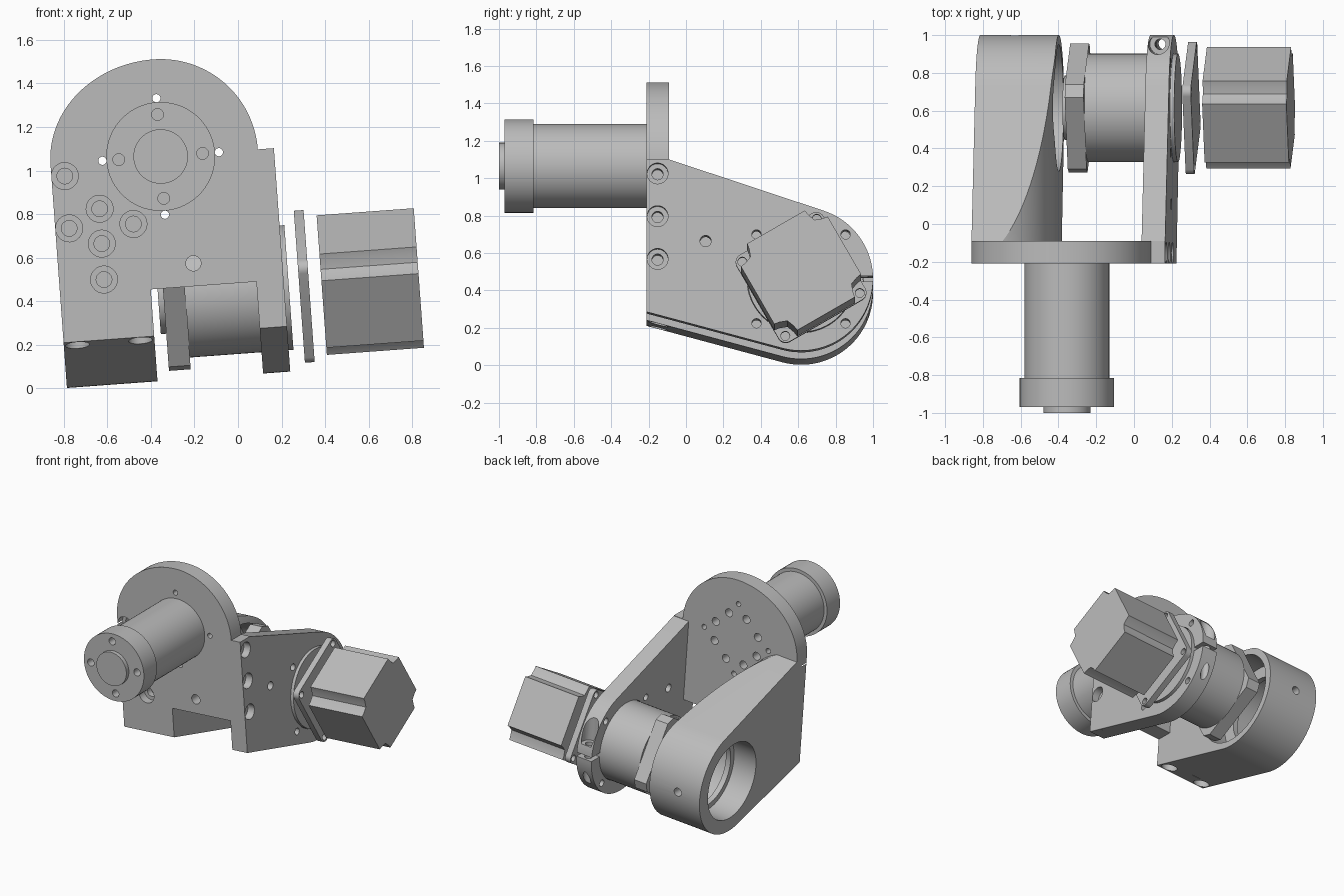
import bpy, bmesh, math
from mathutils import Matrix, Vector

if "Cube" in bpy.data.objects:
    bpy.data.objects.remove(bpy.data.objects["Cube"], do_unlink=True)

TILT = Matrix.Rotation(math.radians(-4.2), 4, 'Y')   # whole assembly leans sideways
AXIS = (0.615, 0.445)      # y, z of the cross shaft
SHAFT = (-0.276, 1.088)    # x, z of the front shaft
END_R = 0.385
PLATE_FRONT, PLATE_BACK = -0.21, -0.09

grey = bpy.data.materials.new("machined grey")
grey.use_nodes = True
grey.diffuse_color = (0.5, 0.5, 0.5, 1)
grey.node_tree.nodes["Principled BSDF"].inputs["Base Color"].default_value = (0.5, 0.5, 0.5, 1)


def prism(name, pts, axis, a, b):
    """Extrude a 2D outline from a to b along an axis."""
    place = {'x': lambda p, t: (t, p[0], p[1]),
             'y': lambda p, t: (p[0], t, p[1]),
             'z': lambda p, t: (p[0], p[1], t)}[axis]
    bm = bmesh.new()
    low = [bm.verts.new(place(p, a)) for p in pts]
    high = [bm.verts.new(place(p, b)) for p in pts]
    bm.faces.new(low)
    bm.faces.new(high)
    for i in range(len(pts)):
        j = (i + 1) % len(pts)
        bm.faces.new((low[i], low[j], high[j], high[i]))
    bmesh.ops.recalc_face_normals(bm, faces=bm.faces)
    mesh = bpy.data.meshes.new(name)
    bm.to_mesh(mesh)
    bm.free()
    ob = bpy.data.objects.new(name, mesh)
    bpy.context.collection.objects.link(ob)
    mesh.materials.append(grey)
    return ob


def arc(c, rx, rz, start, end, n=32):
    angles = [math.radians(start + (end - start) * i / n) for i in range(n + 1)]
    return [(c[0] + rx * math.cos(t), c[1] + rz * math.sin(t)) for t in angles]


def cyl(name, axis, c, r, a, b, n=64):
    return prism(name, arc(c, r, r, 0, 360, n)[:-1], axis, a, b)


def boolean(ob, tool, op='DIFFERENCE'):
    mod = ob.modifiers.new("cut", 'BOOLEAN')
    mod.operation, mod.object, mod.solver = op, tool, 'EXACT'
    bpy.context.view_layer.objects.active = ob
    bpy.ops.object.modifier_apply(modifier=mod.name)
    bpy.data.objects.remove(tool, do_unlink=True)


def drill(ob, axis, c, r, a, b, n=24):
    boolean(ob, cyl("drill", axis, c, r, a, b, n))


def polar(c, r, deg):
    t = math.radians(deg)
    return (c[0] + r * math.cos(t), c[1] + r * math.sin(t))


def tangent_angle(p, side):
    """Angle on the arm's round end where the line from p touches it."""
    d = Vector(p) - Vector(AXIS)
    return math.degrees(math.atan2(d.y, d.x) + side * math.acos(END_R / d.length))


def turned_square(half, corner):
    """Square about the cross shaft, turned 30 degrees; corner lists one corner's inset points."""
    pts = []
    for k in range(4):
        m = Matrix.Rotation(math.radians(30 + 90 * k), 2)
        for dx, dy in corner:
            v = m @ Vector((half - dx, half - dy))
            pts.append((AXIS[0] + v.x, AXIS[1] + v.y))
    return pts


# Front plate: domed top, shoulder on the left, two legs below
outline = [(-0.783, 0.268), (-0.366, 0.268), (-0.366, 0.483), (0.12, 0.483),
           (0.12, 0.268), (0.245, 0.268), (0.245, 1.088)]
outline += arc(SHAFT, 0.447, 0.447, 0, 90) + arc(SHAFT, 0.507, 0.447, 90, 180)[1:]
front_plate = prism("front_plate", outline, 'y', PLATE_FRONT, PLATE_BACK)
for v in front_plate.data.vertices:
    if v.co.z < 0.3:
        v.co.z -= (v.co.y - PLATE_FRONT) * 0.268

# Counterbored screws on the plate face
for x, z in [(-0.795, 0.975), (-0.635, 0.825), (-0.775, 0.735),
             (-0.48, 0.755), (-0.625, 0.665), (-0.615, 0.5)]:
    p = TILT.inverted() @ Vector((x, 0, z))
    drill(front_plate, 'y', (p.x, p.z), 0.062, -0.3, -0.15)
    drill(front_plate, 'y', (p.x, p.z), 0.036, -0.3, -0.105)

# Through holes, bolt circle on the back, side and bottom counterbores
drill(front_plate, 'y', (-0.162, 0.588), 0.035, -0.3, 0)
for k in range(4):
    drill(front_plate, 'y', polar(SHAFT, 0.268, 90 * k), 0.019, -0.3, 0, 16)
for k in range(8):
    drill(front_plate, 'y', polar(SHAFT, 0.19, 45 * k + 22.5), 0.03, -0.17, 0, 20)
for z in (1.01, 0.781, 0.552):
    drill(front_plate, 'x', (-0.152, z), 0.056, 0.19, 0.3)
    drill(front_plate, 'x', (-0.152, z), 0.03, 0.1, 0.3)
for x in (-0.72, -0.43):
    drill(front_plate, 'z', (x, -0.15), 0.055, 0.1, 0.33)

# Side arms: tapered profile running tangent into a round end
top, bottom = (PLATE_BACK, 1.085), (PLATE_BACK, 0.236)
side = [bottom] + arc(AXIS, END_R, END_R, tangent_angle(bottom, 1) - 360 *
                      (tangent_angle(bottom, 1) > 0), tangent_angle(top, -1), 48) + [top]
right_arm = prism("right_arm", side, 'x', -0.783, -0.366)
left_arm = prism("left_arm", side, 'x', 0.12, 0.245)

# Right arm: inner top edge rounded off, stepped bore, set screw hole
section = [(-0.8, -0.1), (-0.366, -0.1)] + arc((-0.785, 0.70), 0.419, 0.42, 0, 75, 32)
section += [(-0.67, 1.3), (-0.8, 1.3)]
boolean(right_arm, prism("round_cutter", section, 'y', -0.5, 1.5), 'INTERSECT')
drill(right_arm, 'x', AXIS, 0.285, -0.9, -0.6, 64)
drill(right_arm, 'x', AXIS, 0.245, -0.7, -0.5, 64)
drill(right_arm, 'x', AXIS, 0.335, -0.56, -0.3, 64)
drill(right_arm, 'y', (-0.6, 0.445), 0.03, 0.8, 1.1)

# Left arm: clamp bore, slit, clamp screw and small holes
drill(left_arm, 'x', AXIS, 0.289, 0, 0.4, 64)
slit = [(0.8, 0.43), (1.1, 0.43), (1.1, 0.46), (0.8, 0.46)]
boolean(left_arm, prism("slit_cutter", slit, 'x', 0, 0.4))
drill(left_arm, 'z', (0.178, 0.952), 0.055, 0.53, 0.9)
drill(left_arm, 'z', (0.178, 0.952), 0.028, 0.2, 0.9)
drill(left_arm, 'x', (0.105, 0.648), 0.03, 0, 0.4)
for sy in (-1, 1):
    for sz in (-1, 1):
        drill(left_arm, 'x', (AXIS[0] + 0.238 * sy, AXIS[1] + 0.238 * sz), 0.025, 0, 0.4, 20)

# Front gearbox with flange and output disc
cyl("front_gearbox", 'y', SHAFT, 0.225, -0.815, PLATE_FRONT)
front_flange = cyl("front_flange", 'y', SHAFT, 0.25, -0.97, -0.815)
for k in range(4):
    drill(front_flange, 'y', polar(SHAFT, 0.193, 90 * k), 0.027, -1.1, -0.9)
cyl("front_output", 'y', SHAFT, 0.125, -1.0, -0.97)

# Cross gearbox held in the clamp
cyl("cross_gearbox", 'x', AXIS, 0.287, -0.21, 0.267)
prism("cross_flange", turned_square(0.268, [(0, 0.05), (0.05, 0)]), 'x', -0.31, -0.21)
cyl("cross_output", 'x', AXIS, 0.17, -0.335, -0.31)

# Motor adapter plate with rounded corners and corner holes
rounded = [(0.045 - x, 0.045 - y) for x, y in arc((0, 0), 0.045, 0.045, 0, 90, 6)]
adapter = prism("adapter_plate", turned_square(0.268, rounded), 'x', 0.315, 0.36)
for k in range(4):
    drill(adapter, 'x', polar(AXIS, 0.325, 75 + 90 * k), 0.024, 0.2, 0.5, 20)

# Motor body with notched corners
notch = [(0, 0.09), (0.03, 0.085), (0.07, 0.07), (0.085, 0.03), (0.09, 0)]
prism("motor_body", turned_square(0.268, notch), 'x', 0.418, 0.865)

# Tilt everything and smooth the round surfaces
for ob in bpy.context.collection.objects:
    if ob.type == 'MESH':
        ob.data.transform(TILT)
        bpy.ops.object.select_all(action='DESELECT')
        ob.select_set(True)
        bpy.context.view_layer.objects.active = ob
        bpy.ops.object.shade_smooth_by_angle(angle=math.radians(25))
